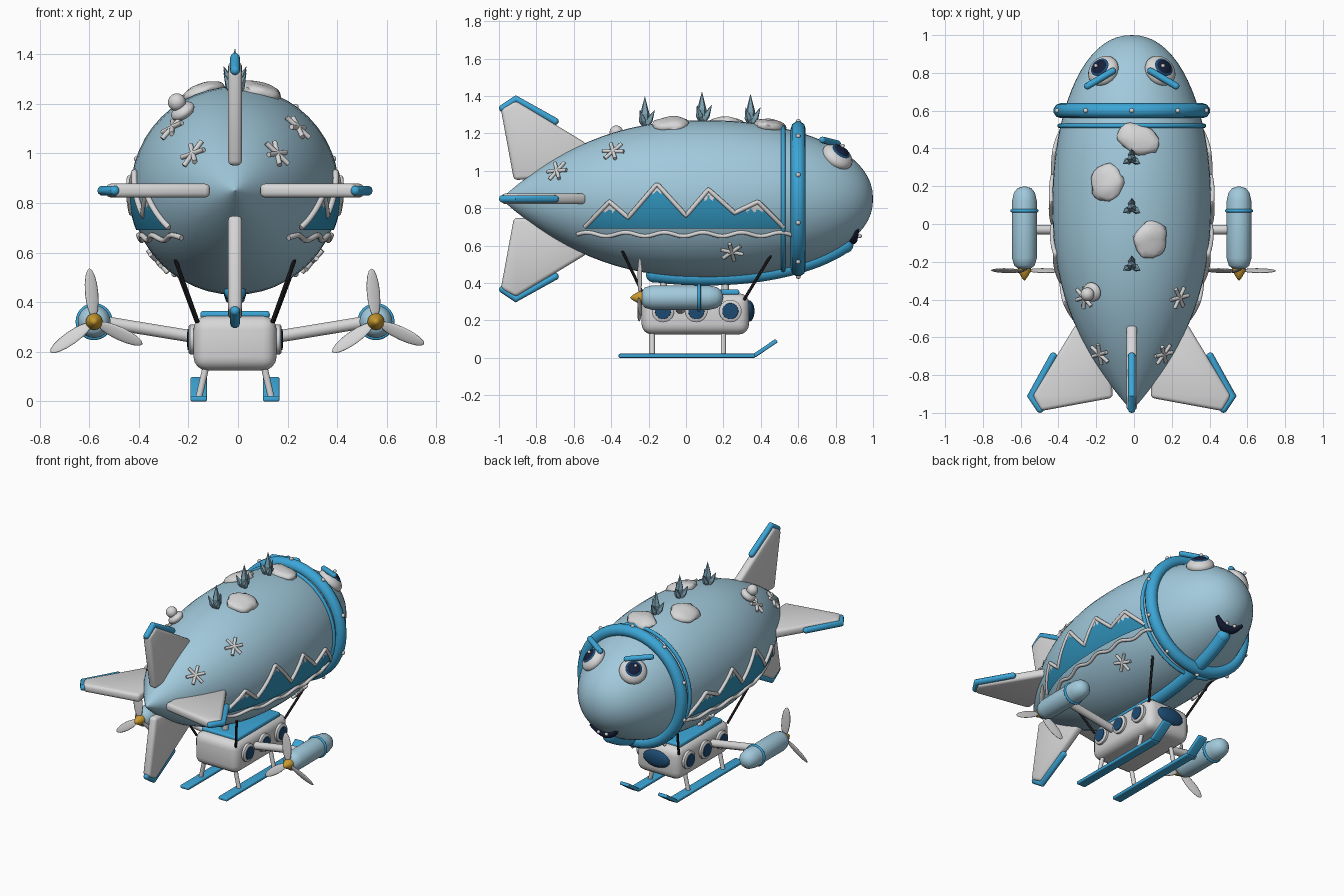
import bpy, bmesh, math, random
from math import sin, cos, pi, sqrt, radians
from mathutils import Vector, Matrix

if "Cube" in bpy.data.objects:
    bpy.data.objects.remove(bpy.data.objects["Cube"])
random.seed(4)
AXIS_Z = 0.85
built = []


def material(name, r, g, b):
    m = bpy.data.materials.new(name)
    m.use_nodes = True
    m.diffuse_color = (r, g, b, 1)
    m.node_tree.nodes["Principled BSDF"].inputs["Base Color"].default_value = (r, g, b, 1)
    return m


SKY = material("pale blue", .36, .59, .72)
TRIM = material("bright blue", .045, .38, .68)
RANGE = material("mountain blue", .03, .29, .50)
SNOW = material("snow grey", .68, .68, .69)
NAVY = material("navy", .008, .014, .045)
GLASS = material("window blue", .012, .07, .17)
GOLD = material("gold", .58, .32, .03)
BLACK = material("cable black", .01, .01, .012)
ICE = material("ice blue", .21, .37, .46)


# ---- helpers ----
def shade(ob, angle):
    bpy.ops.object.select_all(action='DESELECT')
    ob.select_set(True)
    bpy.context.view_layer.objects.active = ob
    if ob.type == 'CURVE':
        bpy.ops.object.convert(target='MESH')
    if angle:
        bpy.ops.object.shade_smooth_by_angle(angle=radians(angle))
    built.append(ob)
    return ob


def make(name, bm, mats, M=Matrix(), angle=40, fix=True):
    if fix:
        bmesh.ops.recalc_face_normals(bm, faces=bm.faces)
    me = bpy.data.meshes.new(name)
    bm.to_mesh(me)
    bm.free()
    me.transform(M)
    for m in mats if isinstance(mats, list) else [mats]:
        me.materials.append(m)
    ob = bpy.data.objects.new(name, me)
    bpy.context.collection.objects.link(ob)
    return shade(ob, angle)


def place(loc, normal=None):
    M = Matrix.Translation(loc)
    return M @ Vector(normal).to_track_quat('Z', 'Y').to_matrix().to_4x4() if normal else M


def ball(name, loc, scale, mat, normal=None, M=None, segs=24):
    bm = bmesh.new()
    bmesh.ops.create_uvsphere(bm, u_segments=segs, v_segments=segs // 2, radius=1)
    s = scale if isinstance(scale, tuple) else (scale,) * 3
    return make(name, bm, mat, (M or place(loc, normal)) @ Matrix.Diagonal((*s, 1)), 80)


def box(name, loc, dims, mat, bevel, rot=Matrix()):
    bm = bmesh.new()
    bmesh.ops.create_cube(bm, size=1)
    bmesh.ops.scale(bm, vec=dims, verts=bm.verts)
    bmesh.ops.bevel(bm, geom=bm.edges[:], offset=bevel, segments=4, affect='EDGES', profile=.5)
    return make(name, bm, mat, Matrix.Translation(loc) @ rot)


def lathe(name, profile, mat, M, segs=32, angle=40):
    # Profile of (height, radius) pairs turned about local z
    bm = bmesh.new()
    rings = [[bm.verts.new((r * cos(2 * pi * i / segs), r * sin(2 * pi * i / segs), h))
              for i in range(segs)] for h, r in profile]
    for a, b in zip(rings, rings[1:]):
        for i in range(segs):
            j = (i + 1) % segs
            bm.faces.new((a[i], a[j], b[j], b[i]))
    bmesh.ops.remove_doubles(bm, verts=bm.verts, dist=1e-5)
    return make(name, bm, mat, M, angle)


def tube(name, paths, radius, mat, taper=None, closed=False):
    cu = bpy.data.curves.new(name, 'CURVE')
    cu.dimensions, cu.bevel_depth, cu.bevel_resolution = '3D', radius, 3
    cu.use_fill_caps = True
    for path in paths:
        sp = cu.splines.new('POLY')
        sp.use_cyclic_u = closed
        sp.points.add(len(path) - 1)
        for i, p in enumerate(path):
            sp.points[i].co = (*p, 1)
            sp.points[i].radius = taper(i / (len(path) - 1)) if taper else 1
    cu.materials.append(mat)
    ob = bpy.data.objects.new(name, cu)
    bpy.context.collection.objects.link(ob)
    return shade(ob, 50)


def ring(name, y, major, minor, mat, x=0, z=AXIS_Z):
    loop = [(x + major * cos(a * pi / 24), y, z + major * sin(a * pi / 24)) for a in range(48)]
    return tube(name, [loop], minor, mat, closed=True)


# ---- hull surface ----
def hull_r(y):
    if y > .12:
        return .42 * max(0, 1 - ((y - .12) / .88) ** 2) ** .46
    return .42 * (1 - min(1, (.12 - y) / 1.11) ** 2.37)


def side_point(s, y, z, off=0):
    r = hull_r(y) + off
    return Vector((s * sqrt(max(0, r * r - (z - AXIS_Z) ** 2)), y, z))


def top_point(x, y):
    return Vector((x, y, AXIS_Z + sqrt(hull_r(y) ** 2 - x * x)))


def normal_at(p):
    slope = (hull_r(p.y + .01) - hull_r(p.y - .01)) / .02
    return Vector((p.x, -hull_r(p.y) * slope, p.z - AXIS_Z)).normalized()


TO_Y = Matrix.Rotation(-pi / 2, 4, 'X')
ys = [.005 - .995 * cos(i * pi / 40) for i in range(41)]
lathe("hull", [(y, hull_r(y)) for y in ys], SKY, place((0, 0, AXIS_Z)) @ TO_Y, 48, 60)

# Collar with bolts, thin band, belly keel
ring("collar", .6, .375, .04, TRIM)
ring("thin_collar", .52, .382, .012, TRIM)
for k in range(10):
    a = k * pi / 5
    ball("collar_bolt", (.415 * sin(a), .6, AXIS_Z + .415 * cos(a)), .013, SNOW, segs=12)
keel = [(0, y, AXIS_Z - hull_r(y)) for y in [-.17 + i * .051 for i in range(21)]]
tube("belly_keel", [keel], .045, TRIM)
for end in (keel[0], keel[-1]):
    ball("keel_end", end, .045, TRIM)

# Four tail fins with edge trim
for k, label in enumerate(("top", "left", "bottom", "right")):
    R = place((0, 0, AXIS_Z)) @ Matrix.Rotation(k * pi / 2, 4, 'Y')
    bm = bmesh.new()
    outline = [(-.99, .48), (-.91, .525), (-.53, .295), (-.6, .12), (-.92, .1)]
    f = bm.faces.new([bm.verts.new((-.028, y, r)) for y, r in outline])
    out = bmesh.ops.extrude_face_region(bm, geom=[f])
    bmesh.ops.translate(bm, vec=(.056, 0, 0), verts=[v for v in out["geom"] if isinstance(v, bmesh.types.BMVert)])
    bmesh.ops.bevel(bm, geom=bm.edges[:], offset=.02, segments=3, affect='EDGES', profile=.5)
    make(label + "_fin", bm, SNOW, R)
    edge = [R @ Vector((0, y, r)) for y, r in ((-.98, .485), (-.91, .535), (-.7, .415))]
    tube(label + "_fin_trim", [edge], .02, TRIM)
    for p in (edge[0], edge[-1]):
        ball(label + "_fin_trim_end", p, .02, TRIM, segs=12)

# Mountain bands, wave lines and snowflakes on both flanks
RIDGE = [(-.54, .70), (-.41, .835), (-.31, .75), (-.155, .93), (0, .76),
         (.12, .90), (.26, .775), (.385, .835), (.52, .70)]


def ridge_z(y):
    for (a, za), (b, zb) in zip(RIDGE, RIDGE[1:]):
        if y <= b + 1e-6:
            return za + (zb - za) * (y - a) / (b - a)
    return RIDGE[-1][1]


def is_cap(p):
    peak = min(RIDGE[1::2], key=lambda q: abs(q[0] - p.y))
    return p.z > peak[1] - .06 + .05 * abs((p.y - peak[0]) * 25 % 1 - .5)


for s in (-1, 1):
    bm = bmesh.new()
    cols = []
    for i in range(213):
        y = -.54 + i * .005
        top = ridge_z(y)
        cols.append([bm.verts.new(side_point(s, y, .692 + (top - .692) * j / 14, .009)) for j in range(15)])
    for a, b in zip(cols, cols[1:]):
        for j in range(14):
            q = [a[j], b[j], b[j + 1], a[j + 1]]
            f = bm.faces.new(q if s > 0 else q[::-1])
            f.material_index = int(is_cap(f.calc_center_median()))
    make("mountain_band", bm, [RANGE, SNOW], fix=False)
    crest = [side_point(s, -.54 + i * .01, ridge_z(-.54 + i * .01), .008) for i in range(107)]
    tube("snow_crest", [crest], .012, SNOW)
    wave = [side_point(s, -.58 + i * .0115, .66 + .01 * sin(i * .35), .008) for i in range(101)]
    tube("wave_line", [wave], .011, SNOW)
    for y, z in ((-.69, 1.0), (-.39, 1.105), (.245, .565)):
        p = side_point(s, y, z, .006)
        n = normal_at(p)
        u = n.cross(Vector((0, 1, 0))).normalized()
        v = n.cross(u)
        arms = [u * cos(a) + v * sin(a) for a in (.2, .2 + pi / 3, .2 + 2 * pi / 3)]
        tube("snowflake", [[p - d * .062, p, p + d * .062] for d in arms], .01, SNOW)

# Snow patches, snow knob and ice crystals along the back
for x, y, a, b in ((.03, .45, .115, .08), (-.13, .215, .1, .088), (.1, -.08, .1, .09)):
    p = top_point(x, y)
    bm = bmesh.new()
    bmesh.ops.create_icosphere(bm, subdivisions=3, radius=1)
    for v in bm.verts:
        v.co *= 1 + random.uniform(-.05, .05) + .06 * sin(5 * v.co.x + 3 * v.co.y)
    make("snow_patch", bm, SNOW, place(p, normal_at(p)) @ Matrix.Diagonal((a, b, .035, 1)), 60)
p = top_point(-.2, -.355)
n = normal_at(p)
ball("knob_base", p + n * .02, (.052, .052, .03), SNOW, n)
ball("knob_ball", p + n * .065, .036, SNOW)
for y in (.345, .085, -.22):
    base = top_point(0, y) - Vector((0, 0, .02))
    shards = [((0, 0, 1), .175, .026)]
    shards += [(((sin(a)), cos(a), 1.9), .115, .02) for a in (0, 2.1, 4.2)]
    for d, h, w in shards:
        lathe("ice_crystal", [(0, w * .5), (h * .45, w), (h, 0)], ICE, place(base, d), 5, 0)

# Face: eyes, brows, mouth
for s in (-1, 1):
    p = side_point(s, .81, 1.075)
    n = normal_at(p)
    ball("eyeball", p, (.088, .088, .05), SNOW, n)
    ball("iris", p + n * .031, (.058, .058, .022), GLASS, n)
    ball("pupil", p + n * .038, (.046, .046, .02), NAVY, n)
    ball("eye_glint", p + n * .056 + Vector((-.012, 0, .018)), .011, SNOW, segs=12)
    brow = [Vector((s * .235, .73, 1.165)), Vector((s * .1, .81, 1.145))]
    tube("brow", [brow], .018, TRIM)
    for q in brow:
        ball("brow_end", q, .018, TRIM, segs=12)


def nose_point(x, z):
    rho = sqrt(x * x + (z - AXIS_Z) ** 2)
    return Vector((x, .12 + .88 * sqrt(1 - (rho / .42) ** (1 / .46)), z))


smile = [nose_point(x, .635 + 5 * x * x) for x in [-.1 + i * .01 for i in range(21)]]
tube("mouth", [smile], .028, NAVY, taper=lambda t: .4 + .6 * sin(pi * t))
for x in (-.03, .03):
    ball("tooth", nose_point(x, .652) + Vector((0, .022, 0)), .012, SNOW, segs=12)

# Gondola with roof, windows, hangers and cables
box("gondola", (0, .05, .235), (.335, .575, .22), SNOW, .055)
box("gondola_roof", (0, .05, .35), (.28, .47, .03), TRIM, .012)
ball("front_window", (0, .338, .25), (.1, .028, .057), GLASS)
for y in (-.12, .21):
    tube("hanger", [[(0, y, .34), (0, y, .43)]], .02, SNOW)
for s in (-1, 1):
    side = Matrix.Rotation(s * pi / 2, 4, 'Y')
    for y in (-.123, .055, .237):
        M = place((s * .16, y, .25)) @ side
        lathe("window_rim", [(0, 0), (0, .06), (.022, .06), (.028, .052), (.028, 0)], SNOW, M)
        lathe("window_glass", [(.02, 0), (.02, .045), (.032, .042), (.034, 0)], GLASS, M)
    for y0, z0, y1, z1 in ((-.34, .57, -.22, .32), (.455, .55, .31, .31)):
        tube("cable", [[(s * .24, y0, z0), (s * .15, y1, z1)]], .008, BLACK)

    # Landing skid with raised tip
    box("skid", (s * .146, .005, .011), (.066, .73, .022), TRIM, .007)
    box("skid_tip", (s * .146, .425, .052), (.066, .145, .022), TRIM, .007, Matrix.Rotation(radians(34), 4, 'X'))
    for y in (-.18, .2):
        tube("skid_leg", [[(s * .115, y, .15), (s * .146, y, .015)]], .014, SNOW)

    # Engine arm, nacelle and propeller
    tube("engine_arm", [[(s * .15, -.03, .258), (s * .54, -.03, .322)]], .026, SNOW)
    hub = Vector((s * .568, 0, .322))
    lathe("nacelle", [(-.235, 0), (-.235, .035), (-.22, .054), (-.18, .066), (.12, .066),
                      (.165, .056), (.19, .036), (.2, 0)], SKY, place(hub) @ TO_Y, 32, 60)
    ring("nacelle_band", .07, .066, .009, TRIM, hub.x, hub.z)
    lathe("spinner", [(-.3, 0), (-.285, .014), (-.25, .034), (-.23, .034), (-.23, 0)],
          GOLD, place(hub) @ TO_Y, 16)
    for turn in (-5, 115, 235):
        M = (place(hub + Vector((0, -.247, 0))) @ Matrix.Rotation(radians(turn), 4, 'Y')
             @ place((0, 0, .115)) @ Matrix.Rotation(.4, 4, 'Z'))
        ball("propeller_blade", None, (.029, .007, .1), SNOW, M=M, segs=16)

# Centre the whole craft
for ob in built:
    ob.location.x -= .012
